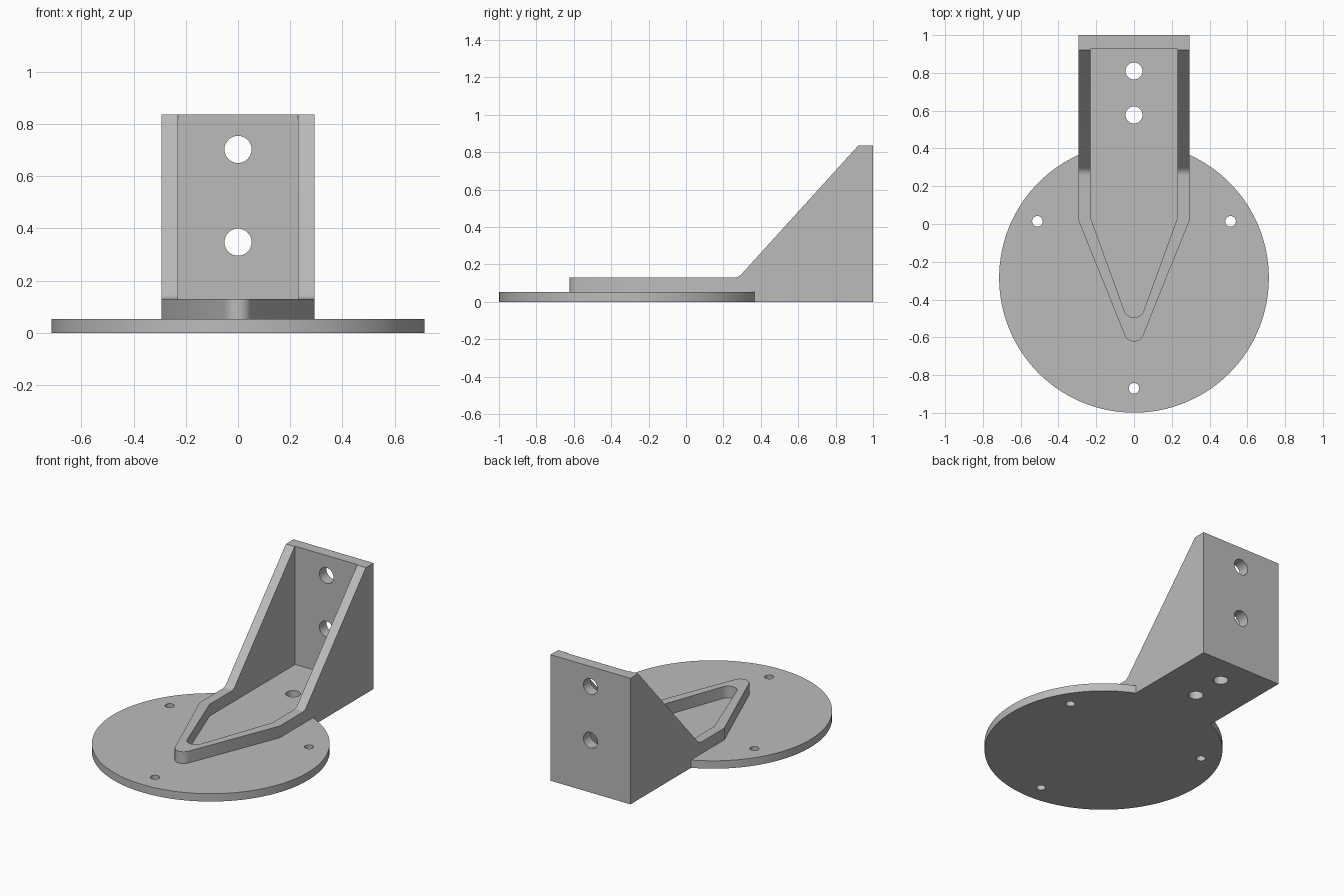
import bpy, bmesh
from math import sin, cos, pi, atan2, radians
from mathutils import Vector, Matrix

cube = bpy.data.objects.get("Cube")
if cube:
    bpy.data.objects.remove(cube, do_unlink=True)

PLATE = 0.052   # plate and floor thickness
HALF = 0.293    # half width of the arm
UP, ACROSS, ALONG = Vector((0, 0, 1)), Vector((1, 0, 0)), Vector((0, 1, 0))

grey = bpy.data.materials.new("plain grey")
grey.use_nodes = True
grey.diffuse_color = (0.5, 0.5, 0.5, 1)
grey.node_tree.nodes["Principled BSDF"].inputs["Base Color"].default_value = (0.5, 0.5, 0.5, 1)


def prism(name, points, sweep):
    """Solid made by sweeping a closed outline."""
    bm = bmesh.new()
    face = bm.faces.new([bm.verts.new(p) for p in points])
    result = bmesh.ops.extrude_face_region(bm, geom=[face])
    bmesh.ops.translate(bm, vec=sweep, verts=[v for v in result["geom"] if isinstance(v, bmesh.types.BMVert)])
    bmesh.ops.recalc_face_normals(bm, faces=bm.faces)
    mesh = bpy.data.meshes.new(name)
    bm.to_mesh(mesh)
    bm.free()
    mesh.materials.append(grey)
    obj = bpy.data.objects.new(name, mesh)
    bpy.context.collection.objects.link(obj)
    return obj


def cylinder(name, start, axis, radius, length, sides=32):
    turn = UP.rotation_difference(axis).to_matrix()
    ring = [Vector(start) + turn @ Vector((radius * cos(2 * pi * i / sides), radius * sin(2 * pi * i / sides), 0))
            for i in range(sides)]
    return prism(name, ring, axis * length)


def combine(target, other, operation):
    """Apply a boolean and discard the helper."""
    mod = target.modifiers.new("join", "BOOLEAN")
    mod.object, mod.operation, mod.solver = other, operation, "EXACT"
    bpy.context.view_layer.objects.active = target
    bpy.ops.object.modifier_apply(modifier=mod.name)
    bpy.data.objects.remove(other, do_unlink=True)


def pointed_outline(half, back, shoulder, nose, radius, z):
    """Straight-sided outline tapering to a rounded nose."""
    centre = nose + radius
    dx, dy = half, shoulder - centre
    tilt = atan2(dx, dy) - math_asin(radius / (dx * dx + dy * dy) ** 0.5)
    steps = 12
    arc = []
    for i in range(steps + 1):
        a = -tilt - (pi - 2 * tilt) * i / steps
        arc.append((radius * cos(a), centre + radius * sin(a), z))
    return [(-half, back, z), (half, back, z), (half, shoulder, z)] + arc + [(-half, shoulder, z)]


def math_asin(v):
    return atan2(v, (1 - v * v) ** 0.5)


# Arm: plan outline trimmed by the gusset side profile
bracket = prism("mounting_bracket", pointed_outline(HALF, 1.0, 0.018, -0.622, 0.054, 0), UP * 0.835)
corner, slope = Vector((0, 0.28, 0.13)), Vector((0, 0.64, 0.705)).normalized()
start, end = corner - ALONG * 0.025, corner + slope * 0.025
bend = [start.lerp(corner, t).lerp(corner.lerp(end, t), t) for t in [i / 8 for i in range(9)]]
waste = [(0, -1, 0.13)] + bend + [(0, 0.92, 0.835), (0, 0.965, 0.885), (0, 0.965, 1), (0, -1, 1)]
combine(bracket, prism("slope_cutter", [Vector(p) - ACROSS for p in waste], ACROSS * 2), "DIFFERENCE")

# Round base plate
combine(bracket, cylinder("base_plate", (0, -0.285, 0), UP, 0.714, PLATE, 128), "UNION")

# Pocket between the side walls
combine(bracket, prism("pocket", pointed_outline(0.229, 0.926, 0.03, -0.495, 0.054, PLATE), UP), "DIFFERENCE")

# Screw holes in plate, floor and back wall
for x, y, r in [(-0.511, 0.014, 0.028), (0.511, 0.014, 0.028), (0, -0.87, 0.028), (0, 0.81, 0.045), (0, 0.577, 0.045)]:
    combine(bracket, cylinder("floor_hole", (x, y, -0.1), UP, r, 0.3), "DIFFERENCE")
for z in (0.702, 0.347):
    combine(bracket, cylinder("wall_hole", (0, 0.8, z), ALONG, 0.052, 0.4), "DIFFERENCE")

bpy.ops.object.select_all(action="DESELECT")
bracket.select_set(True)
bpy.context.view_layer.objects.active = bracket
bpy.ops.object.shade_smooth_by_angle(angle=radians(30))
